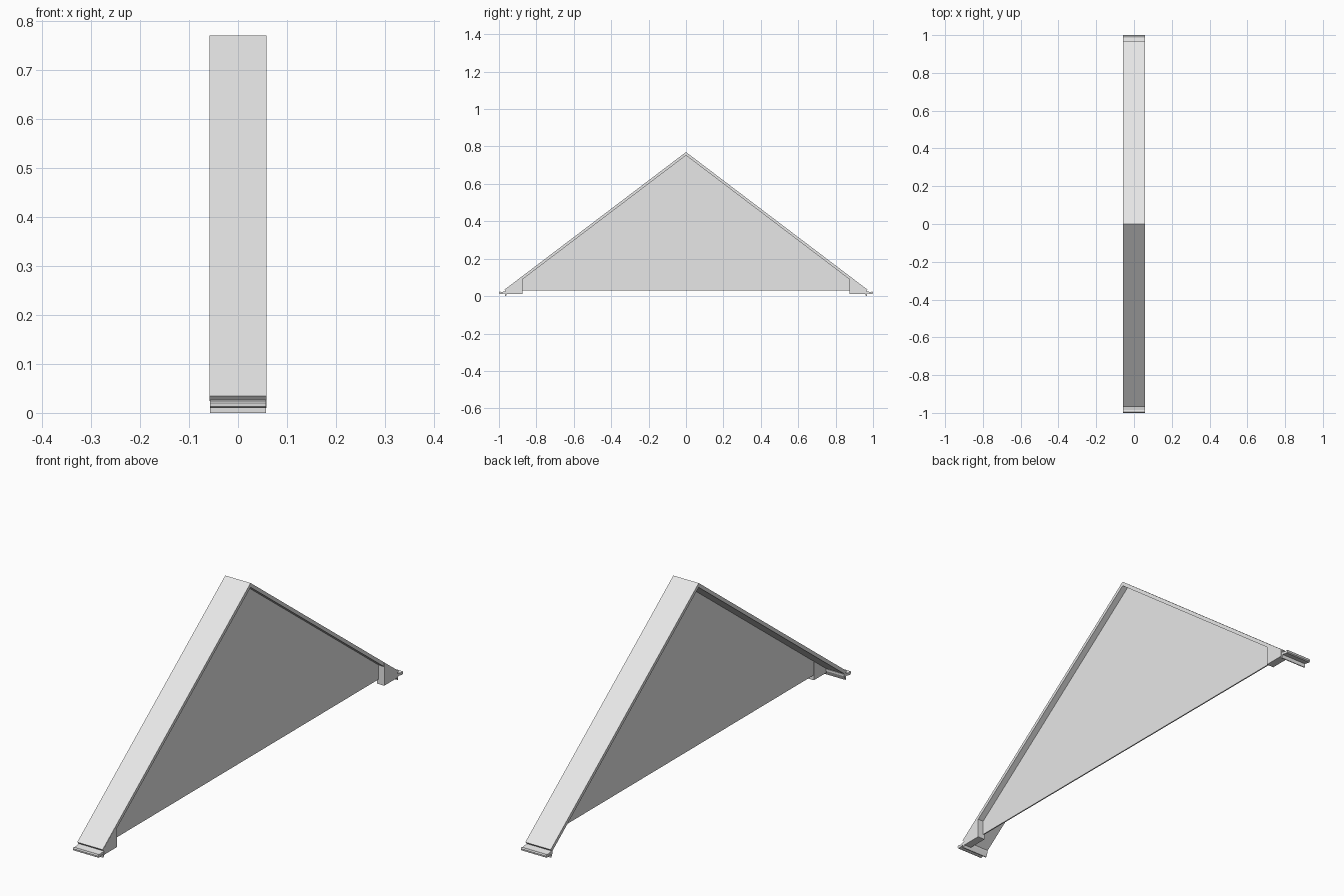
import bpy
import bmesh

cube = bpy.data.objects.get("Cube")
if cube:
    bpy.data.objects.remove(cube, do_unlink=True)

grey = bpy.data.materials.new("light_grey")
grey.use_nodes = True
COLOUR = (0.8, 0.8, 0.8, 1)
grey.diffuse_color = COLOUR
grey.node_tree.nodes["Principled BSDF"].inputs["Base Color"].default_value = COLOUR


def extrude_profile(name, profile, x0, x1, side=1):
    """Prism from a (y, z) outline, running from x0 to x1."""
    bm = bmesh.new()
    face = bm.faces.new([bm.verts.new((x0, side * y, z)) for y, z in profile])
    moved = bmesh.ops.extrude_face_region(bm, geom=[face])["geom"]
    verts = [g for g in moved if isinstance(g, bmesh.types.BMVert)]
    bmesh.ops.translate(bm, vec=(x1 - x0, 0, 0), verts=verts)
    bmesh.ops.recalc_face_normals(bm, faces=bm.faces)
    mesh = bpy.data.meshes.new(name)
    bm.to_mesh(mesh)
    bm.free()
    mesh.materials.append(grey)
    obj = bpy.data.objects.new(name, mesh)
    bpy.context.collection.objects.link(obj)
    return obj


HALF = 0.0585   # half the roof width
RIDGE = 0.77
SLOPE = 0.758


def roof_z(y, drop=0.0):
    return RIDGE - drop - SLOPE * abs(y)


# Roof: one folded sheet over both slopes
EAVE = 0.97
extrude_profile("roof_panel", [
    (-EAVE, roof_z(EAVE)), (0, RIDGE), (EAVE, roof_z(EAVE)),
    (EAVE - 0.01, roof_z(EAVE - 0.01, 0.018)), (0, RIDGE - 0.018),
    (0.01 - EAVE, roof_z(EAVE - 0.01, 0.018))], -HALF, HALF - 0.0005)

# Thin gable wall set back under the roof
WALL_Z = 0.03
foot = (RIDGE - 0.015 - WALL_Z) / SLOPE
extrude_profile("gable_wall", [(-foot, WALL_Z), (foot, WALL_Z),
                               (0, RIDGE - 0.015)], 0.028, 0.033)

# Boxed eave ends and drip edges, the same on both slopes
box = [(0.875, 0.01), (0.875, roof_z(0.875, 0.003)),
       (0.962, roof_z(0.962, 0.003)), (0.962, 0.01)]
drip = [(0.955, 0.026), (0.964, 0.026), (0.985, 0.022), (0.996, 0.024),
        (1.0, 0.020), (0.999, 0.013), (0.994, 0.010), (0.982, 0.012),
        (0.968, 0.015), (0.967, 0.0), (0.963, 0.0), (0.955, 0.018)]
for label, side in (("front", -1), ("back", 1)):
    extrude_profile(label + "_eave_box", box, 0.026, HALF, side)
    extrude_profile(label + "_drip_edge", drip, -0.057, HALF - 0.001, side)
